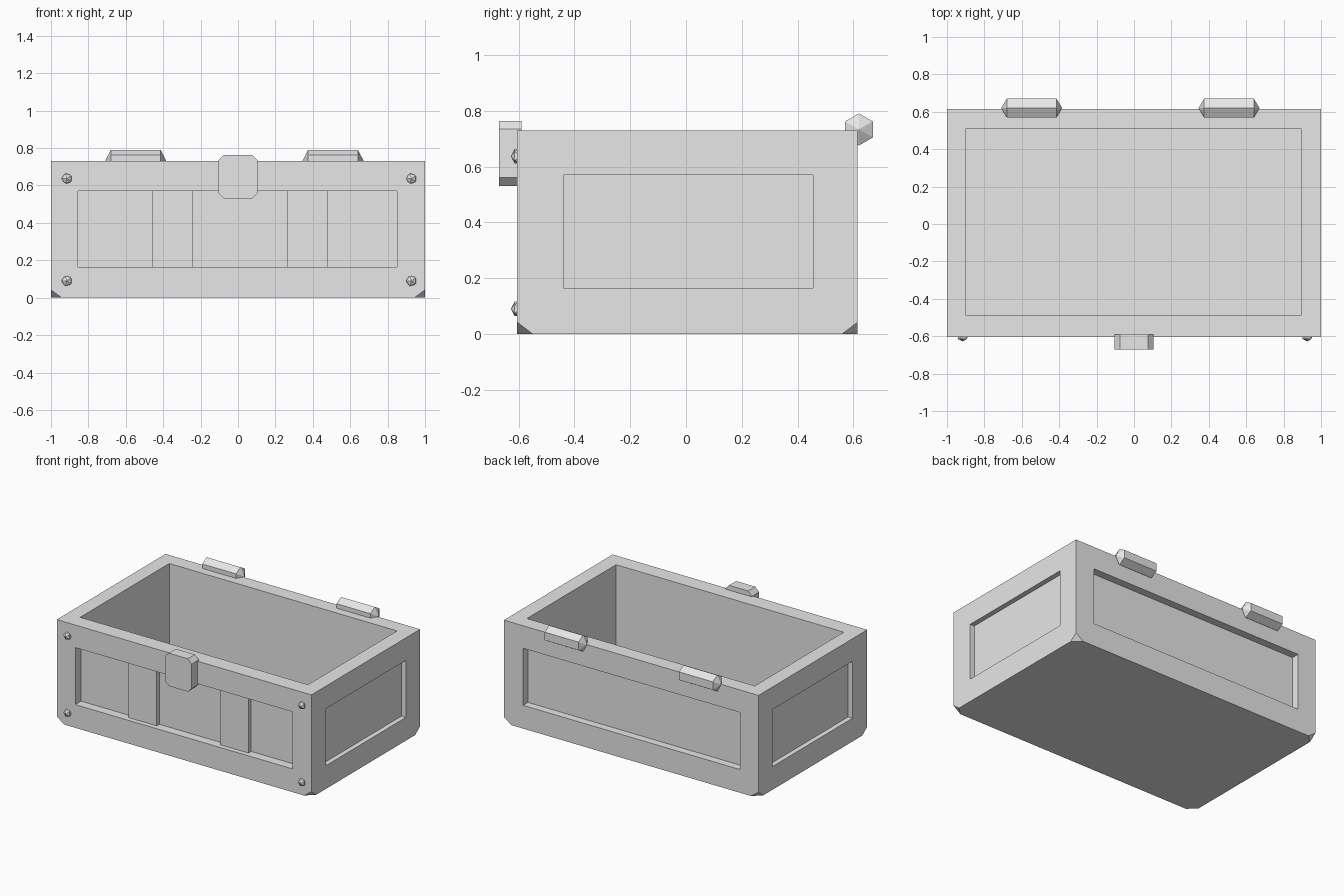
import bpy
import bmesh
from math import pi, cos, sin
from mathutils import Vector

cube = bpy.data.objects.get("Cube")
if cube:
    bpy.data.objects.remove(cube, do_unlink=True)

GREY = (0.8, 0.8, 0.8, 1)
grey = bpy.data.materials.new("plain grey")
grey.use_nodes = True
grey.diffuse_color = GREY
grey.node_tree.nodes["Principled BSDF"].inputs["Base Color"].default_value = GREY

LEFT, RIGHT, FRONT, BACK, TOP = 1.0, -1.0, -0.605, 0.615, 0.73
PANEL_Z = (0.165, 0.57)


def finish(name, bm):
    bmesh.ops.recalc_face_normals(bm, faces=bm.faces)
    mesh = bpy.data.meshes.new(name)
    bm.to_mesh(mesh)
    bm.free()
    mesh.materials.append(grey)
    obj = bpy.data.objects.new(name, mesh)
    bpy.context.collection.objects.link(obj)
    return obj


def box_mesh(x, y, z):
    bm = bmesh.new()
    bmesh.ops.create_cube(bm, size=1)
    for v in bm.verts:
        v.co = [r[0] if c < 0 else r[1] for c, r in zip(v.co, (x, y, z))]
    return bm


def box(name, x, y, z):
    return finish(name, box_mesh(x, y, z))


def prism(bm, ring, offset):
    """Closed prism from a ring of points."""
    face = bm.faces.new([bm.verts.new(p) for p in ring])
    out = bmesh.ops.extrude_face_region(bm, geom=[face], use_keep_orig=True)
    verts = [g for g in out["geom"] if isinstance(g, bmesh.types.BMVert)]
    bmesh.ops.translate(bm, verts=verts, vec=offset)
    return face, [g for g in out["geom"] if isinstance(g, bmesh.types.BMFace)][0]


# Chest body with its four bottom corners sliced off
bm = box_mesh((RIGHT, LEFT), (FRONT, BACK), (0, TOP))
for sx, x in ((-1, RIGHT), (1, LEFT)):
    for sy, y in ((-1, FRONT), (1, BACK)):
        cut = bmesh.ops.bisect_plane(
            bm, geom=bm.verts[:] + bm.edges[:] + bm.faces[:],
            plane_co=(x - sx * 0.058, y, 0),
            plane_no=Vector((sx / 0.058, sy / 0.055, -1 / 0.042)).normalized(),
            clear_outer=True)
        edges = [g for g in cut["geom_cut"] if isinstance(g, bmesh.types.BMEdge)]
        bmesh.ops.contextual_create(bm, geom=edges)
body = finish("chest_body", bm)

# Hollow interior and the sunken panels on all four sides
cutters = [
    box("interior_cutter", (-0.897, 0.893), (-0.49, 0.51), (0.1, 1)),
    box("front_panel_cutter", (-0.855, 0.85), (-0.8, FRONT + 0.065), PANEL_Z),
    box("back_panel_cutter", (-0.855, 0.85), (BACK - 0.055, 0.8), PANEL_Z),
    box("left_panel_cutter", (LEFT - 0.035, 1.2), (-0.44, 0.455), PANEL_Z),
    box("right_panel_cutter", (-1.2, RIGHT + 0.035), (-0.44, 0.455), PANEL_Z),
]
bpy.context.view_layer.objects.active = body
for cutter in cutters:
    cutter.hide_render = True
    mod = body.modifiers.new("cut", "BOOLEAN")
    mod.operation = "DIFFERENCE"
    mod.solver = "EXACT"
    mod.object = cutter
    bpy.ops.object.modifier_apply(modifier=mod.name)
    bpy.data.objects.remove(cutter, do_unlink=True)

# Upright straps in the front panel
for side, x in (("right", -0.35), ("left", 0.372)):
    box(side + "_strap", (x - 0.11, x + 0.11), (FRONT + 0.035, FRONT + 0.07), PANEL_Z)

# Clasp: an octagonal plate
bm = bmesh.new()
w, h, c = 0.105, 0.117, 0.03
corners = [(w, h - c), (w - c, h), (c - w, h), (-w, h - c),
           (-w, c - h), (c - w, -h), (w - c, -h), (w, c - h)]
prism(bm, [(x, -0.67, 0.647 + z) for x, z in corners], (0, 0.08, 0))
finish("clasp", bm)

# Hinges: hexagonal barrels with pointed ends
for side, x in (("right", -0.547), ("left", 0.508)):
    bm = bmesh.new()
    ring = [(x - 0.133, 0.62 + 0.0575 * sin(i * pi / 3), 0.733 + 0.0575 * cos(i * pi / 3))
            for i in range(6)]
    ends = prism(bm, ring, (0.266, 0, 0))
    for face, tip in zip(ends, (-0.03, 0.03)):
        poke = bmesh.ops.poke(bm, faces=[face])
        poke["verts"][0].co.x += tip
    finish(side + "_hinge", bm)

# Faceted rivets at the front corners
for side, x in (("right", -0.915), ("left", 0.927)):
    for level, z in (("lower", 0.09), ("upper", 0.637)):
        bm = bmesh.new()
        bmesh.ops.create_icosphere(bm, subdivisions=1, radius=0.031)
        for v in bm.verts:
            v.co = (v.co.x + x, v.co.z * 0.8 + FRONT + 0.002, v.co.y + z)
        finish(f"{level}_{side}_rivet", bm)
